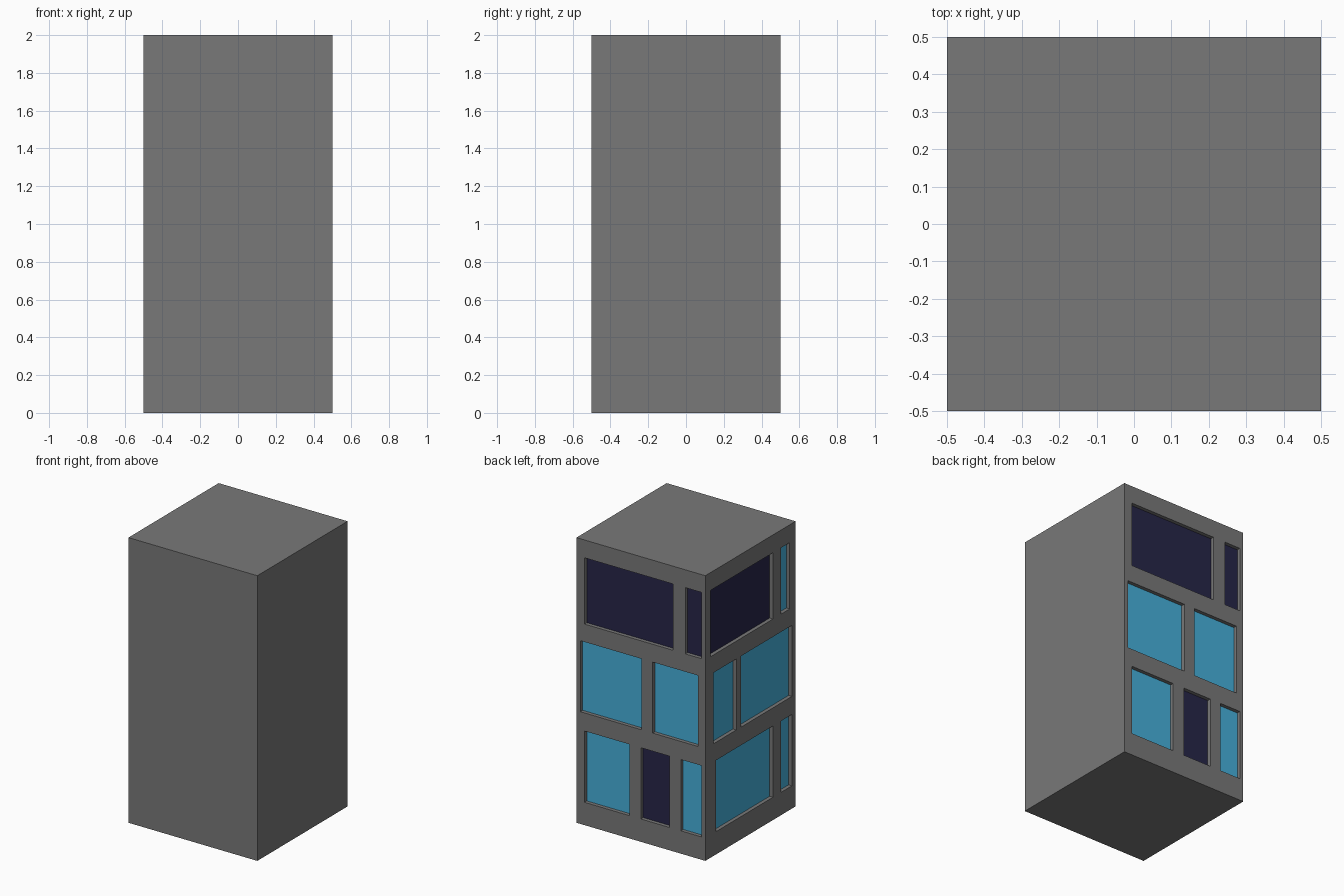
import bpy, bmesh
from mathutils import Vector

if "Cube" in bpy.data.objects:
    bpy.data.objects.remove(bpy.data.objects["Cube"])

# Flat colours
def material(name, rgb):
    m = bpy.data.materials.new(name)
    m.diffuse_color = (*rgb, 1)
    m.use_nodes = True
    m.node_tree.nodes["Principled BSDF"].inputs["Base Color"].default_value = m.diffuse_color
    return m

MATS = [material("grey_concrete", (0.19, 0.19, 0.19)),
        material("blue_glass", (0.061, 0.435, 0.71)),
        material("dark_glass", (0.020, 0.019, 0.066))]
WALL, BLUE, DARK = 0, 1, 2
DEPTH = 0.026

# Storeys: (bottom, top) of each window row
ROWS = [(0.16, 0.66), (0.787, 1.285), (1.41, 1.875)]

# Windows per storey: (start, end, glass), measured from the left edge of each wall
BACK = [[(0.062, 0.41, BLUE), (0.50, 0.723, DARK), (0.81, 0.972, BLUE)],
        [(0.03, 0.504, BLUE), (0.591, 0.943, BLUE)],
        [(0.062, 0.75, DARK), (0.845, 0.972, DARK)]]
LEFT = [[(0.117, 0.75, BLUE), (0.84, 0.96, BLUE)],
        [(0.089, 0.344, BLUE), (0.394, 0.96, BLUE)],
        [(0.06, 0.75, DARK), (0.84, 0.935, BLUE)]]

def add_box(bm, lo, hi):
    """Axis-aligned box, returns its faces."""
    verts = bmesh.ops.create_cube(bm, size=1)["verts"]
    for v in verts:
        v.co = Vector([hi[i] if v.co[i] > 0 else lo[i] for i in range(3)])
    return {f for v in verts for f in v.link_faces}

def make_object(name, bm):
    mesh = bpy.data.meshes.new(name)
    bm.normal_update()
    bm.to_mesh(mesh)
    bm.free()
    for m in MATS:
        mesh.materials.append(m)
    ob = bpy.data.objects.new(name, mesh)
    bpy.context.scene.collection.objects.link(ob)
    return ob

# Tower block
bm = bmesh.new()
add_box(bm, (-0.5, -0.5, 0), (0.5, 0.5, 2))
tower = make_object("tower_block", bm)

# Window recess cutters: the innermost face carries the glass colour
bm = bmesh.new()
for wall, inward in ((BACK, Vector((0, -1, 0))), (LEFT, Vector((1, 0, 0)))):
    for (z0, z1), row in zip(ROWS, wall):
        for a, b, glass in row:
            near, far = 0.5 - b, 0.5 - a
            if wall is BACK:
                faces = add_box(bm, (near, 0.5 - DEPTH, z0), (far, 0.6, z1))
            else:
                faces = add_box(bm, (-0.6, near, z0), (-0.5 + DEPTH, far, z1))
            for f in faces:
                f.normal_update()
                f.material_index = glass if f.normal.dot(inward) > 0.9 else WALL
cutter = make_object("window_cutter", bm)
cutter.hide_render = True

# Cut the recesses and bake the result
mod = tower.modifiers.new("windows", 'BOOLEAN')
mod.operation = 'DIFFERENCE'
mod.solver = 'EXACT'
mod.object = cutter
bpy.context.view_layer.update()
dg = bpy.context.evaluated_depsgraph_get()
mesh = bpy.data.meshes.new_from_object(tower.evaluated_get(dg))
tower.modifiers.clear()
tower.data = mesh
bpy.data.objects.remove(cutter)
